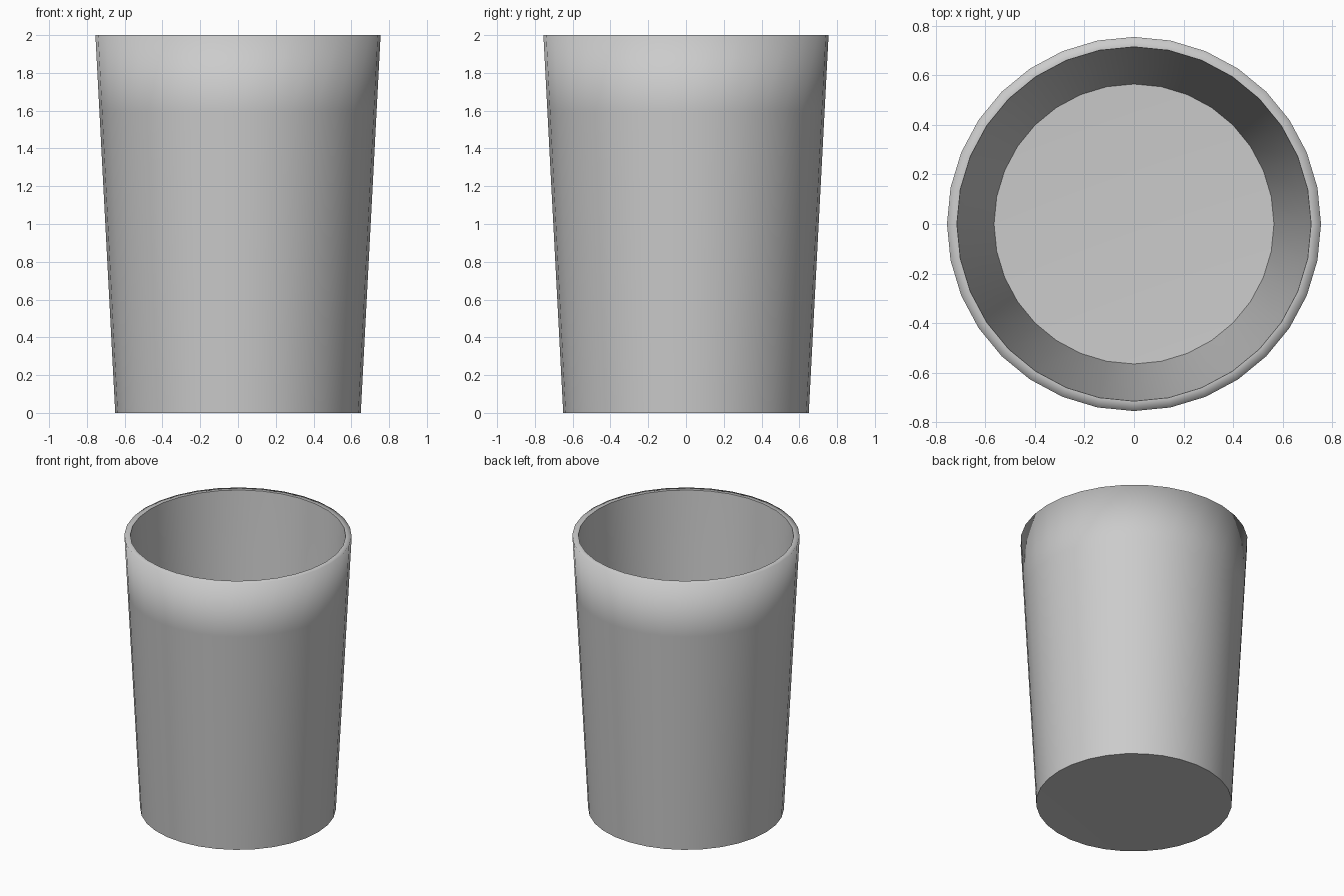
import bpy, bmesh, math

if "Cube" in bpy.data.objects:
    bpy.data.objects.remove(bpy.data.objects["Cube"])

SIDES = 32

# Half profile of the tumbler (radius, height): base, outer wall, rim, inner wall, floor
profile = [(0.65, 0.0), (0.671, 0.4), (0.734, 1.6), (0.755, 2.0),
           (0.715, 2.0), (0.688, 1.6), (0.565, 0.1)]

bm = bmesh.new()


def ring(r, z):
    return [bm.verts.new((r * math.cos(2 * math.pi * i / SIDES),
                          r * math.sin(2 * math.pi * i / SIDES), z))
            for i in range(SIDES)]


rings = [ring(r, z) for r, z in profile]

# Walls and rim
for a, b in zip(rings, rings[1:]):
    for i in range(SIDES):
        j = (i + 1) % SIDES
        bm.faces.new((a[i], a[j], b[j], b[i]))

# Underside and slightly dished inner floor, as triangle fans
under = bm.verts.new((0, 0, 0.01))
floor = bm.verts.new((0, 0, 0.08))
for i in range(SIDES):
    j = (i + 1) % SIDES
    bm.faces.new((under, rings[0][j], rings[0][i]))
    bm.faces.new((floor, rings[-1][i], rings[-1][j]))

# Smooth body and rim, with crisp edges round the base and inner floor
for f in bm.faces:
    f.smooth = True
for loop in (rings[0], rings[4], rings[-1]):
    for i in range(SIDES):
        bm.edges.get((loop[i], loop[(i + 1) % SIDES])).smooth = False

bmesh.ops.recalc_face_normals(bm, faces=bm.faces[:])
mesh = bpy.data.meshes.new("tumbler")
bm.to_mesh(mesh)
bm.free()
cup = bpy.data.objects.new("tumbler", mesh)
bpy.context.collection.objects.link(cup)
